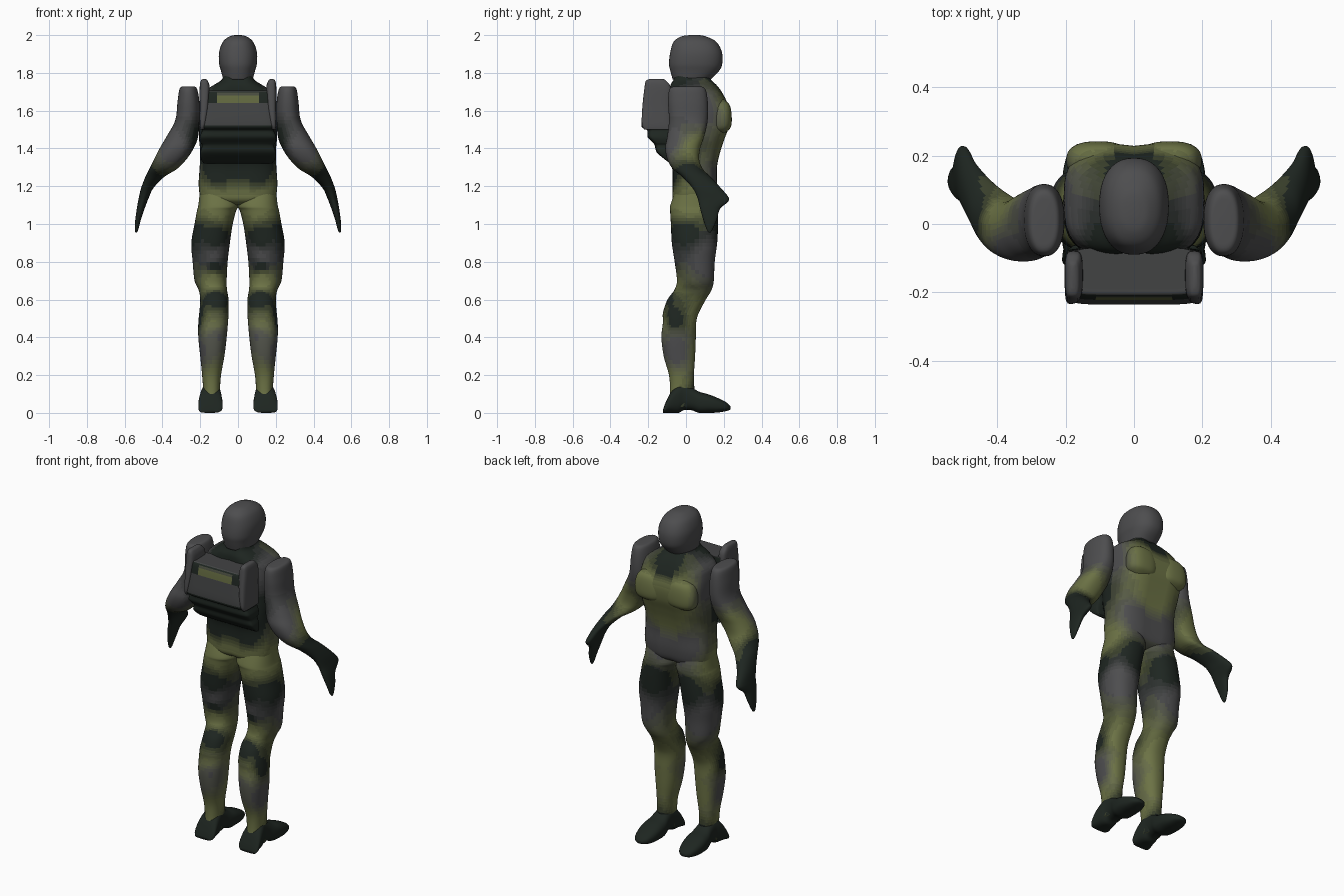
import bpy, bmesh, math
from mathutils import Vector, noise

# colour control points (|x|, y, z): cloth is blended between them like soft camouflage
DARK = [(.12, -.08, .92), (.2, 0, .95), (.12, .16, .98), (.12, -.05, .78), (.12, -.08, .6), (.2, -.06, .5),
        (.12, .05, .06), (.1, -.1, 1.28), (.2, -.05, 1.45), (0, .21, 1.7), (.05, -.09, 1.72), (.5, .14, 1.13), (.46, .03, 1.27)]
GREY = [(.12, -.06, .82), (.2, .1, .82), (.12, -.1, .42), (.2, -.05, .33), (.1, .16, 1.22), (.26, -.05, 1.66),
        (.26, .08, 1.6), (.35, -.1, 1.42)]
OLIVE = [(.09, -.08, 1.09), (.18, .03, 1.1), (.12, -.04, .7), (.13, -.1, .46), (.13, -.09, .16), (.13, .05, .5),
         (.13, .05, .32), (.09, .23, 1.58), (0, .2, 1.38), (.38, .05, 1.37)]
RGB = [Vector((.013, .019, .015)), Vector((.075, .075, .078)), Vector((.15, .17, .06))]
mats = {}


def material(weights):
    key = tuple(round(w * 5) for w in weights)
    if key not in mats:
        c = sum((RGB[i] * key[i] for i in range(3)), Vector()) / sum(key)
        m = bpy.data.materials.new("cloth")
        m.diffuse_color = (*c, 1)
        mats[key] = m
    return mats[key]


def camo(p):
    q = Vector((abs(p.x), p.y, p.z))
    q += noise.noise_vector(q * 9) * .015
    w = [sum(1 / ((q - Vector(s)).length + .02) ** 5 for s in pts) for pts in (DARK, GREY, OLIVE)]
    return [v / sum(w) for v in w]


def pack_colour(p):
    d = math.hypot((abs(p.x) - .04) / .045, (p.z - 1.66) / .03)
    if p.y < -.18 and d < 1:
        return (.2, 0, .8) if d < .7 else (.4, .4, .2)
    return (.3, .7, 0) if 1.52 < p.z < 1.64 or p.z > 1.7 else (.9, .1, 0)


def grey(p):
    return (0, 1, 0)


def spline(a, b, c, d, t):
    return [.5 * (2 * q + (r - p) * t + (2 * p - 5 * q + 4 * r - s) * t * t + (3 * q - p - 3 * r + s) * t ** 3)
            for p, q, r, s in zip(a, b, c, d)]


def loft(name, rows, colour, power=2.2, axis='z', side=1, steps=5, n=40, groove=0):
    """Smooth skin through slices (position, x0, x1, v0, v1); v is y, or z when axis is 'y'."""
    k = len(rows)
    slices = [spline(rows[max(i - 1, 0)], rows[i], rows[i + 1], rows[min(i + 2, k - 1)], j / steps)
              for i in range(k - 1) for j in range(steps)] + [rows[-1]]
    bm = bmesh.new()
    rings = []
    for h, x0, x1, v0, v1 in slices:
        ring = []
        for i in range(n):
            a = 2 * math.pi * i / n
            c, s = math.cos(a), math.sin(a)
            x = (x0 + x1) / 2 + (x1 - x0) / 2 * math.copysign(abs(c) ** (2 / power), c)
            dv = (v1 - v0) / 2 * math.copysign(abs(s) ** (2 / power), s)
            v = (v0 + v1) / 2 + dv - math.copysign(groove, s) * math.exp(-(x / .03) ** 2)
            ring.append(bm.verts.new((x * side, v, h) if axis == 'z' else (x * side, h, v)))
        rings.append(ring)
    for a, b in zip(rings, rings[1:]):
        for i in range(n):
            bm.faces.new((a[i], a[(i + 1) % n], b[(i + 1) % n], b[i]))
    bm.faces.new(rings[0])
    bm.faces.new(rings[-1])
    bmesh.ops.recalc_face_normals(bm, faces=bm.faces)
    me = bpy.data.meshes.new(name)
    slots = {}
    for f in bm.faces:
        m = material(colour(f.calc_center_median()))
        if m not in slots:
            slots[m] = len(slots)
            me.materials.append(m)
        f.material_index = slots[m]
        f.smooth = True
    bm.to_mesh(me)
    bm.free()
    ob = bpy.data.objects.new(name, me)
    bpy.context.collection.objects.link(ob)
    return ob


def centred(rows):
    return [(z, -w, w, a, b) for z, w, a, b in rows]


# helmeted head
loft("head", centred([(2, .015, .02, .07), (1.993, .045, -.025, .105), (1.965, .08, -.065, .16), (1.91, .1, -.083, .19),
     (1.85, .1, -.09, .192), (1.81, .09, -.083, .175), (1.765, .078, -.07, .13)]), grey, 2.3)

# torso with collar and sloping shoulders
loft("torso", centred([(1.80, .075, -.06, .11), (1.765, .085, -.07, .135), (1.735, .13, -.085, .165), (1.70, .185, -.09, .19),
     (1.66, .2, -.095, .212), (1.6, .206, -.1, .236), (1.52, .206, -.1, .23), (1.45, .206, -.1, .205), (1.38, .2, -.1, .182),
     (1.3, .203, -.075, .165), (1.2, .208, -.072, .165), (1.13, .19, -.07, .15), (1.1, .12, -.03, .1)]),
     camo, 3, groove=.008)

# backpack with bedroll underneath
loft("backpack", centred([(1.705, .17, -.19, -.07), (1.695, .188, -.212, -.07), (1.6, .192, -.228, -.07), (1.53, .2, -.236, -.07),
     (1.508, .198, -.23, -.07), (1.495, .19, -.205, -.07), (1.46, .203, -.203, -.07), (1.43, .198, -.175, -.07),
     (1.415, .19, -.165, -.07), (1.38, .2, -.155, -.07), (1.34, .195, -.11, -.07), (1.32, .18, -.08, -.06)]),
     pack_colour, 7)

for side, tag in ((-1, "left"), (1, "right")):
    # raised pack corners
    loft("pack_corner_" + tag, [(1.768, .172, .185, -.19, -.12), (1.758, .16, .197, -.212, -.105), (1.72, .15, .203, -.22, -.08),
         (1.62, .155, .203, -.231, -.08), (1.53, .17, .203, -.234, -.08), (1.5, .18, .2, -.22, -.08)],
         grey, 3.5, side=side, n=24)
    # chest muscle
    loft("chest_" + tag, [(1.66, .06, .14, .16, .2), (1.63, .03, .18, .13, .231), (1.57, .012, .198, .13, .242),
         (1.51, .02, .19, .13, .236), (1.48, .06, .15, .15, .2)], camo, 2.5, side=side)
    # leg
    loft("leg_" + tag, [(1.19, .02, .2, -.05, .14), (1.1, -.002, .21, -.083, .165), (1.07, .01, .217, -.084, .17),
         (1.0, .028, .23, -.08, .17), (.9, .043, .247, -.075, .165), (.8, .055, .24, -.06, .152), (.7, .06, .23, -.048, .147),
         (.65, .058, .208, -.062, .135), (.6, .05, .2, -.098, .105), (.53, .05, .205, -.122, .068), (.48, .053, .21, -.122, .054),
         (.4, .06, .21, -.13, .052), (.3, .072, .2, -.118, .048), (.2, .09, .19, -.09, .042), (.12, .095, .185, -.085, .045),
         (.06, .092, .19, -.09, .05), (.03, .095, .19, -.085, .03)], camo, 2.3, side=side)
    # boot foot, heel to toe
    loft("foot_" + tag, [(-.122, .1, .2, 0, .015), (-.11, .083, .21, 0, .05), (-.08, .083, .208, 0, .11), (-.04, .088, .2, 0, .15),
         (-.01, .092, .193, .015, .155), (.03, .09, .195, .014, .135), (.07, .083, .205, 0, .112), (.12, .082, .21, 0, .098),
         (.17, .088, .205, .002, .078), (.215, .105, .19, .01, .055), (.235, .13, .165, .018, .035)],
         lambda p: (.95, .05, 0), 2.6, axis='y', side=side)
    # arm, from padded shoulder to mitten hand
    loft("arm_" + tag, [(1.728, .24, .285, -.045, .06), (1.718, .218, .308, -.085, .1), (1.65, .205, .32, -.095, .115),
         (1.55, .204, .332, -.09, .115), (1.46, .212, .38, -.1, .095), (1.4, .235, .415, -.11, .075), (1.34, .275, .446, -.098, .07),
         (1.29, .325, .47, -.068, .09), (1.25, .39, .49, -.02, .13), (1.19, .448, .513, .035, .185), (1.14, .472, .525, .06, .226),
         (1.115, .482, .53, .067, .22), (1.08, .495, .536, .075, .18), (1.02, .515, .544, .092, .162), (.97, .528, .546, .11, .14),
         (.955, .535, .543, .12, .13)], camo, 2.3, side=side)
